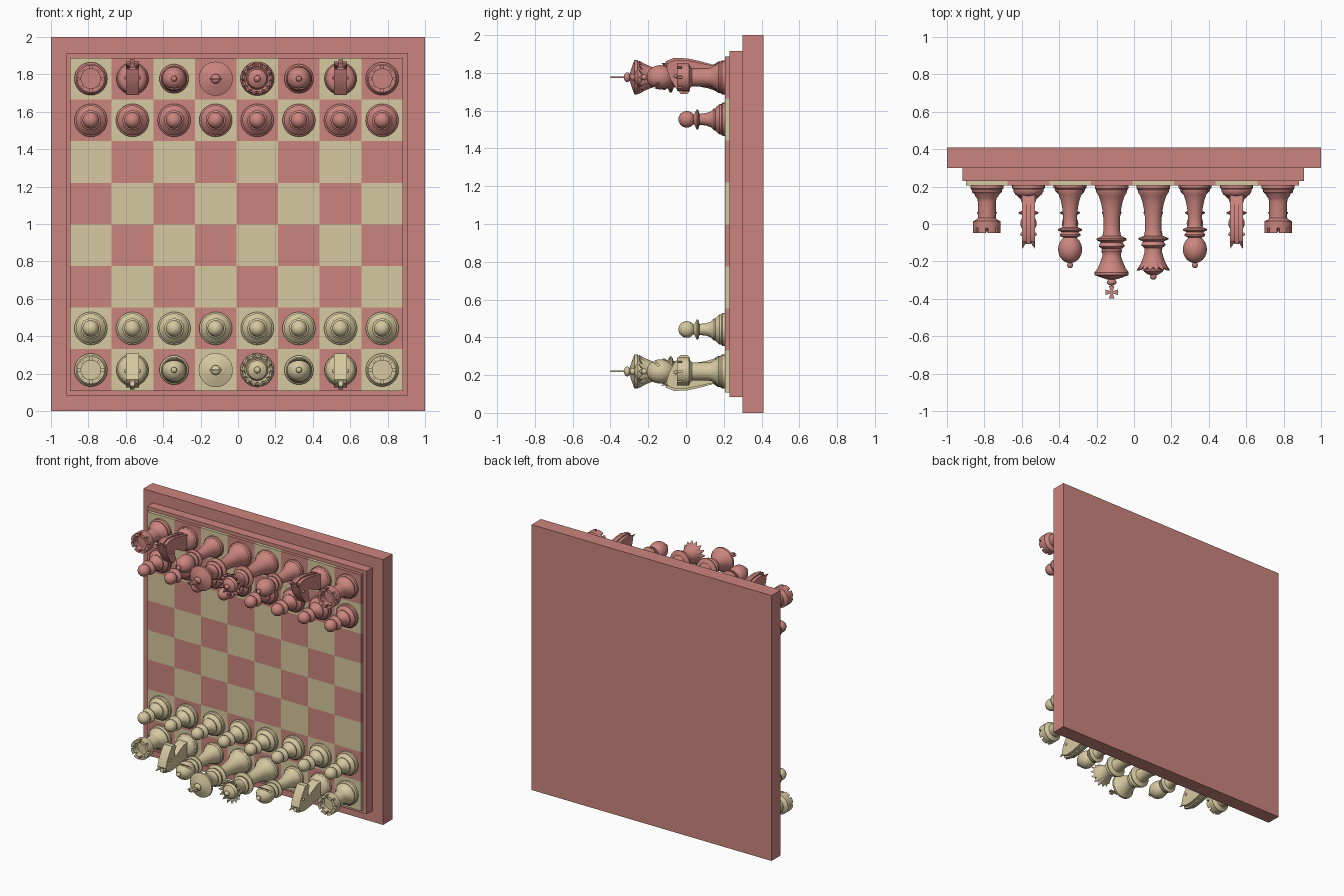
import bpy, bmesh
from math import pi, sin, cos, radians
from mathutils import Matrix, Vector

if "Cube" in bpy.data.objects:
    bpy.data.objects.remove(bpy.data.objects["Cube"])


def material(name, color):
    m = bpy.data.materials.new(name)
    m.diffuse_color = (*color, 1)
    m.use_nodes = True
    m.node_tree.nodes["Principled BSDF"].inputs["Base Color"].default_value = m.diffuse_color
    return m


RED = material("red_wood", (0.60, 0.235, 0.21))
CREAM = material("cream_wood", (0.67, 0.58, 0.35))


def add_object(name, mesh):
    ob = bpy.data.objects.new(name, mesh)
    bpy.context.collection.objects.link(ob)
    return ob


def box(bm, lo, hi, mat=0):
    lo, hi = Vector(lo), Vector(hi)
    m = Matrix.Translation((lo + hi) / 2) @ Matrix.Diagonal((*(hi - lo), 1))
    verts = bmesh.ops.create_cube(bm, size=1, matrix=m)["verts"]
    for f in {f for v in verts for f in v.link_faces}:
        f.material_index = mat


def arc(r, centre, ry=None, a0=-90, a1=90, n=10):
    """Profile points (radius, height) along an elliptical arc."""
    ry = ry or r
    angles = [radians(a0 + (a1 - a0) * i / n) for i in range(n + 1)]
    return [(max(r * cos(a), 0), centre + ry * sin(a)) for a in angles]


def lathe(bm, profile, segs=32, wave=None):
    """Revolve a profile round z; wave(i, angle) gives offsets for row i."""
    rows = []
    for i, (r, h) in enumerate(profile):
        if r < 1e-4:
            rows.append([bm.verts.new((0, 0, h))] * segs)
            continue
        row = []
        for s in range(segs):
            a = 2 * pi * s / segs
            dr, dh = wave(i, a) if wave else (0, 0)
            row.append(bm.verts.new(((r + dr) * cos(a), (r + dr) * sin(a), h + dh)))
        rows.append(row)
    for a, b in zip(rows, rows[1:]):
        for s in range(segs):
            t = (s + 1) % segs
            loop = list(dict.fromkeys((a[s], a[t], b[t], b[s])))
            if len(loop) > 2:
                bm.faces.new(loop)


def slab(bm, outline, x0, x1):
    """Extrude a (forward, height) outline from x0 to x1."""
    face = bm.faces.new([bm.verts.new((x0, f, h)) for f, h in outline])
    ext = bmesh.ops.extrude_face_region(bm, geom=[face])["geom"]
    bmesh.ops.translate(bm, vec=(x1 - x0, 0, 0),
                        verts=[v for v in ext if isinstance(v, bmesh.types.BMVert)])


def finish(bm, name):
    bmesh.ops.recalc_face_normals(bm, faces=bm.faces)
    me = bpy.data.meshes.new(name)
    bm.to_mesh(me)
    bm.free()
    return me


def pawn():
    bm = bmesh.new()
    lathe(bm, [(0, 0), (.088, 0), (.088, .014), (.08, .02), (.08, .03), (.066, .045),
               (.058, .052), (.058, .06), (.042, .075), (.033, .1), (.029, .135),
               (.053, .143), (.053, .15), (.03, .162)] + arc(.044, .203, a0=-55))
    return finish(bm, "pawn")


def rook():
    bm = bmesh.new()
    lathe(bm, [(0, 0), (.088, 0), (.088, .016), (.08, .026), (.08, .036), (.064, .05),
               (.06, .062), (.052, .07), (.048, .09), (.048, .175), (.058, .185),
               (.074, .192), (.074, .228), (.052, .228), (.052, .205), (0, .205)], 48)
    # battlements
    for k in range(8):
        rings = []
        for j in range(5):
            a = radians(45 * k + 5 + 35 * j / 4)
            rings.append([bm.verts.new((r * cos(a), r * sin(a), h))
                          for r, h in ((.052, .226), (.074, .226), (.074, .255), (.052, .255))])
        for p, q in zip(rings, rings[1:]):
            for i in range(4):
                bm.faces.new((p[i], p[i - 1], q[i - 1], q[i]))
        bm.faces.new(rings[0])
        bm.faces.new(rings[-1])
    return finish(bm, "rook")


def knight():
    bm = bmesh.new()
    lathe(bm, [(0, 0), (.086, 0), (.086, .016), (.08, .024), (.08, .034),
               (.07, .05), (.055, .06), (0, .06)])
    # neck and head
    slab(bm, [(.055, .05), (.045, .1), (.022, .15), (.0, .19), (.005, .205), (.045, .2),
              (.07, .185), (.088, .2), (.088, .235), (.05, .265), (.0, .295), (-.05, .31),
              (-.078, .3), (-.093, .26), (-.09, .2), (-.075, .13), (-.058, .05)], -.035, .035)
    # mane
    slab(bm, [(-.05, .06), (-.04, .3), (-.085, .315), (-.103, .27), (-.1, .2),
              (-.085, .13), (-.065, .06)], -.012, .012)
    # ears and eyes
    for s in (-1, 1):
        bmesh.ops.create_cone(bm, segments=8, radius1=.018, radius2=.001, depth=.06,
                              matrix=Matrix.Translation((s * .025, -.065, .31))
                              @ Matrix.Rotation(.35, 4, 'X') @ Matrix.Rotation(s * .25, 4, 'Y'))
        bmesh.ops.create_uvsphere(bm, u_segments=10, v_segments=6, radius=.01,
                                  matrix=Matrix.Translation((s * .035, -.005, .262)))
    return finish(bm, "knight")


def bishop():
    bm = bmesh.new()
    lathe(bm, [(0, 0), (.078, 0), (.078, .014), (.07, .022), (.07, .032), (.06, .05),
               (.05, .08), (.042, .12), (.037, .17), (.037, .21), (.042, .225),
               (.065, .234), (.065, .242), (.044, .25), (.055, .262), (.055, .27), (.036, .28)]
          + arc(.064, .343, .073, -55, 78, 14) + arc(.016, .427, a0=-60, n=8))
    solid = add_object("bishop_blank", finish(bm, "bishop_blank"))
    # slanted slit in the head
    bm = bmesh.new()
    box(bm, (-.1, -.045, -.006), (.1, .045, .006))
    cutter = add_object("slit_cutter", finish(bm, "slit_cutter"))
    cutter.matrix_world = Matrix.Translation((0, .058, .385)) @ Matrix.Rotation(.9, 4, 'X')
    cutter.hide_render = True
    mod = solid.modifiers.new("slit", 'BOOLEAN')
    mod.operation, mod.solver, mod.object = 'DIFFERENCE', 'EXACT', cutter
    bpy.context.view_layer.update()
    me = bpy.data.meshes.new_from_object(
        solid.evaluated_get(bpy.context.evaluated_depsgraph_get()))
    bpy.data.objects.remove(solid)
    bpy.data.objects.remove(cutter)
    return me


# shared stem of the two royal pieces
STEM = [(0, 0), (.09, 0), (.09, .016), (.083, .025), (.083, .036), (.07, .055), (.058, .09),
        (.05, .13), (.044, .18), (.044, .24), (.05, .27)]


def queen():
    bm = bmesh.new()
    head = STEM + [(.08, .282), (.08, .29), (.055, .3), (.064, .315), (.064, .322), (.048, .335),
                   (.046, .355), (.056, .39), (.068, .42), (.08, .447), (.068, .447)]
    rim = len(head) - 2

    def scallop(i, a):
        c = cos(14 * a)
        return (.011 * c, .01 * c) if i == rim else (.004 * c, .006 * c) if i == rim + 1 else (0, 0)
    lathe(bm, head + [(.058, .44), (.05, .462), (.03, .476), (.015, .48)]
          + arc(.018, .487, a0=-40, n=8), 56, scallop)
    return finish(bm, "queen")


def king():
    bm = bmesh.new()
    lathe(bm, STEM + [(.08, .285), (.08, .293), (.058, .305), (.068, .32), (.068, .328), (.052, .34),
                      (.056, .352), (.05, .365), (.05, .38), (.06, .41), (.075, .445), (.091, .465),
                      (.091, .48), (.07, .488), (.035, .5), (.018, .505)]
          + arc(.026, .518, .018, -40, 90, 8), 40)
    # cross with flared arms
    for k in range(4):
        a = k * pi / 2
        pts = [(-.004, 0), (.004, 0), (.015, .034), (-.015, .034)]
        ring = [[bm.verts.new((u * cos(a) - v * sin(a), y, .572 + u * sin(a) + v * cos(a)))
                 for u, v in pts] for y in (-.004, .004)]
        bm.faces.new(ring[0])
        bm.faces.new(ring[1])
        for i in range(4):
            bm.faces.new((ring[0][i], ring[0][i - 1], ring[1][i - 1], ring[1][i]))
    box(bm, (-.005, -.004, .525), (.005, .004, .572))
    return finish(bm, "king")


# board: backing panel, raised frame and checkered squares
for name, lo, hi in (("backing_panel", (-1, .30, 0), (1, .41, 2)),
                     ("raised_frame", (-.917, .23, .083), (.91, .30, 1.915))):
    bm = bmesh.new()
    box(bm, lo, hi)
    add_object(name, finish(bm, name)).data.materials.append(RED)

STEP, X0, Z0 = .2225, -.898, .108
bm = bmesh.new()
for i in range(8):
    for j in range(8):
        box(bm, (X0 + i * STEP, .207, Z0 + j * STEP),
            (X0 + (i + 1) * STEP, .23, Z0 + (j + 1) * STEP), (i + j) % 2)
squares = add_object("checkered_squares", finish(bm, "checkered_squares"))
squares.data.materials.append(RED)
squares.data.materials.append(CREAM)

# pieces, standing out from the board toward -y
makers = {"pawn": pawn(), "rook": rook(), "knight": knight(),
          "bishop": bishop(), "queen": queen(), "king": king()}
back_row = ["rook", "knight", "bishop", "king", "queen", "bishop", "knight", "rook"]
for side, mat, back, front, turn in (("cream", CREAM, 0, 1, 0), ("red", RED, 7, 6, pi)):
    meshes = {}
    for kind, me in makers.items():
        me = me.copy()
        me.materials.clear()
        me.materials.append(mat)
        me.shade_smooth()
        me.set_sharp_from_angle(angle=radians(35))
        meshes[kind] = me
    for i, kind in enumerate(back_row):
        for k, row in ((kind, back), ("pawn", front)):
            ob = add_object(f"{side}_{k}_{i + 1}", meshes[k])
            ob.location = (X0 + (i + .5) * STEP, .207, Z0 + (row + .5) * STEP)
            ob.rotation_euler = (pi / 2, turn, 0)
